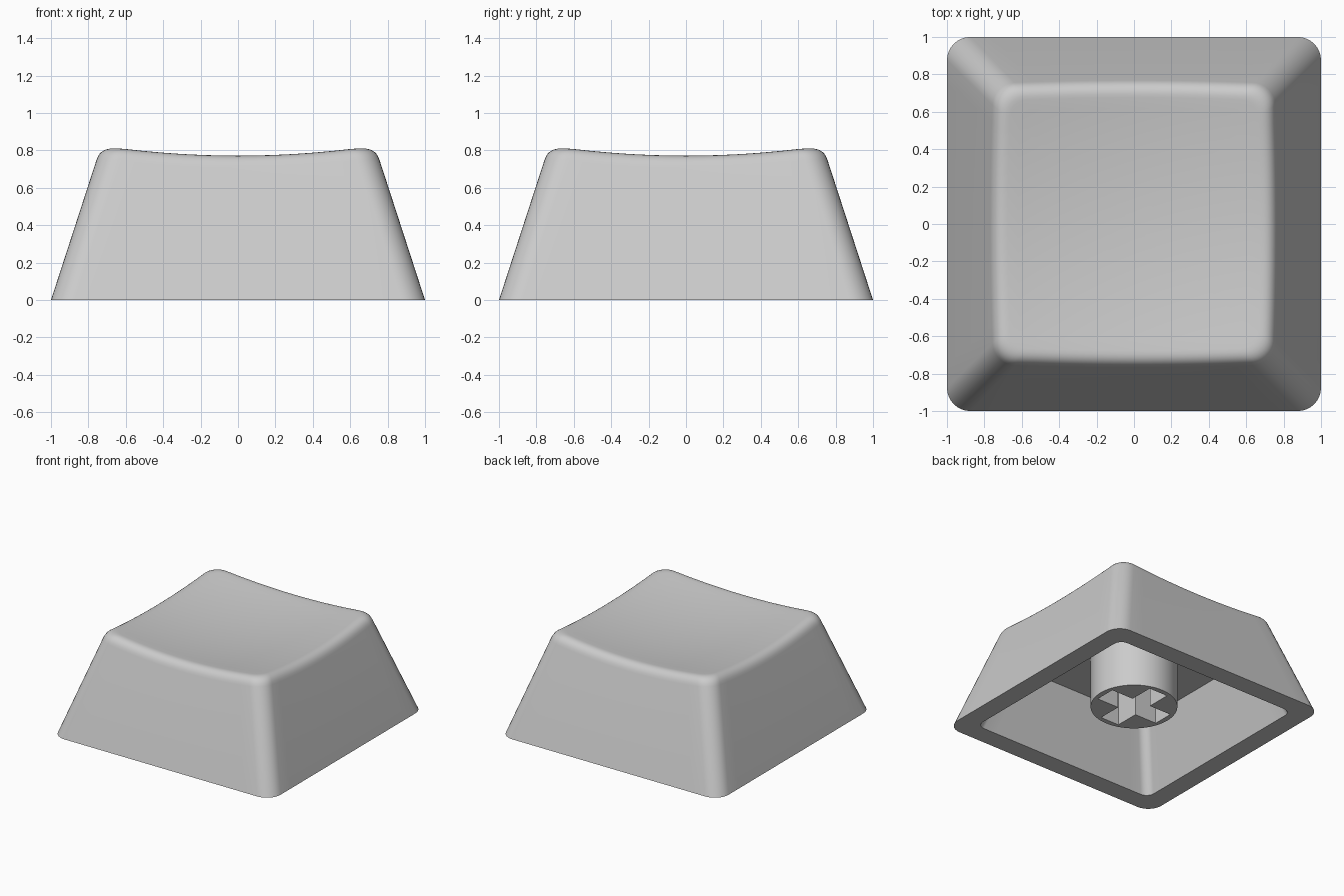
import bpy, bmesh, math
from mathutils import Vector

if "Cube" in bpy.data.objects:
    bpy.data.objects.remove(bpy.data.objects["Cube"])

SLOPE = 0.325          # inward lean of the walls per unit of height
CORNER, EDGE = 8, 14   # segments per rounded corner and per straight edge
CEILING = 0.53         # height of the hollow underside

grey = bpy.data.materials.new("light_grey")
grey.diffuse_color = (0.6, 0.6, 0.6, 1)
grey.use_nodes = True
grey.node_tree.nodes["Principled BSDF"].inputs["Base Color"].default_value = grey.diffuse_color


def square_loop(h, r):
    """Plan points of a rounded square with half width h and corner radius r."""
    pts = []
    for q in range(4):
        a0 = q * math.pi / 2
        ux, uy = math.cos(a0), math.sin(a0)
        turn = lambda x, y: Vector((x * ux - y * uy, x * uy + y * ux))
        for i in range(EDGE):                      # straight edge
            pts.append(turn(h, (h - r) * (2 * i / EDGE - 1)))
        for i in range(CORNER):                    # rounded corner
            a = math.pi / 2 * i / CORNER
            pts.append(turn(h - r + r * math.cos(a), h - r + r * math.sin(a)))
    return pts


def dish(p):
    """Height of the bowl-shaped top."""
    return 0.723 + 0.104 * (p.x ** 2 + p.y ** 2)


def at(p, z):
    return Vector((p.x, p.y, z))


def smooth(ob, angle):
    bpy.ops.object.select_all(action='DESELECT')
    ob.select_set(True)
    bpy.context.view_layer.objects.active = ob
    bpy.ops.object.shade_smooth_by_angle(angle=math.radians(angle))


# --- Key shell: cavity, rim, walls, rounded top edge, dished top ---
count = 4 * (CORNER + EDGE)
rings = [
    [at(p, CEILING) for p in square_loop(0.84 - SLOPE * CEILING, 0.07)],
    [at(p, 0) for p in square_loop(0.84, 0.07)],
    [at(p, 0) for p in square_loop(1.0, 0.125)],
]
BEVEL, STEPS, FILL = 0.07, 7, 12
bevel_rings = [[] for _ in range(STEPS + 1)]
for i in range(count):
    z = 0.78
    for _ in range(8):                             # where wall meets dish
        h = 1 - SLOPE * z
        p = square_loop(h, 0.12)[i]
        z = dish(p)
    low = at(square_loop(h + SLOPE * BEVEL, 0.12)[i], z - BEVEL)
    plan = square_loop(h - BEVEL, 0.09)[i]
    corner, top = at(p, z), at(plan, dish(plan))
    for k, ring in enumerate(bevel_rings):
        t = k / STEPS
        ring.append(low * (1 - t) ** 2 + corner * 2 * t * (1 - t) + top * t * t)
rings += bevel_rings
inner = bevel_rings[-1]
for k in range(1, FILL):
    s = 1 - k / FILL
    rings.append([at(v * s, dish(v * s)) for v in inner])

bm = bmesh.new()
loops = [[bm.verts.new(v) for v in ring] for ring in rings]
for a, b in zip(loops, loops[1:]):
    for i in range(count):
        j = (i + 1) % count
        bm.faces.new((a[i], a[j], b[j], b[i]))
bm.faces.new(loops[0])                             # cavity ceiling
centre = bm.verts.new((0, 0, dish(Vector((0, 0)))))
for i in range(count):
    bm.faces.new((loops[-1][i], loops[-1][(i + 1) % count], centre))
bmesh.ops.recalc_face_normals(bm, faces=bm.faces)
mesh = bpy.data.meshes.new("key_shell")
bm.to_mesh(mesh)
bm.free()
shell = bpy.data.objects.new("key_shell", mesh)
bpy.context.collection.objects.link(shell)
mesh.materials.append(grey)
smooth(shell, 35)

# --- Stem: round post with a cross-shaped socket ---
L, W = 0.285, 0.085
quarter = [(L, -W), (L, W), (W, W)]
cross = []
for q in range(4):
    c, s = round(math.cos(q * math.pi / 2)), round(math.sin(q * math.pi / 2))
    cross += [(x * c - y * s, x * s + y * c) for x, y in quarter]
circle = [(0.327 * math.cos(math.tau * i / 64), 0.327 * math.sin(math.tau * i / 64))
          for i in range(64)]
curve = bpy.data.curves.new("stem", 'CURVE')
curve.dimensions = '2D'
curve.fill_mode = 'BOTH'
for outline in (circle, cross):
    sp = curve.splines.new('POLY')
    sp.points.add(len(outline) - 1)
    for pt, (x, y) in zip(sp.points, outline):
        pt.co = (x, y, 0, 1)
    sp.use_cyclic_u = True
bottom, end = 0.105, CEILING + 0.03
curve.extrude = (end - bottom) / 2
stem = bpy.data.objects.new("stem", curve)
stem.location.z = (end + bottom) / 2
bpy.context.collection.objects.link(stem)
curve.materials.append(grey)
bpy.ops.object.select_all(action='DESELECT')
stem.select_set(True)
bpy.context.view_layer.objects.active = stem
bpy.ops.object.convert(target='MESH')
stem = bpy.context.view_layer.objects.active
bm = bmesh.new()
bm.from_mesh(stem.data)
bmesh.ops.remove_doubles(bm, verts=bm.verts, dist=0.0005)
bmesh.ops.recalc_face_normals(bm, faces=bm.faces)
bm.to_mesh(stem.data)
bm.free()
smooth(stem, 35)
